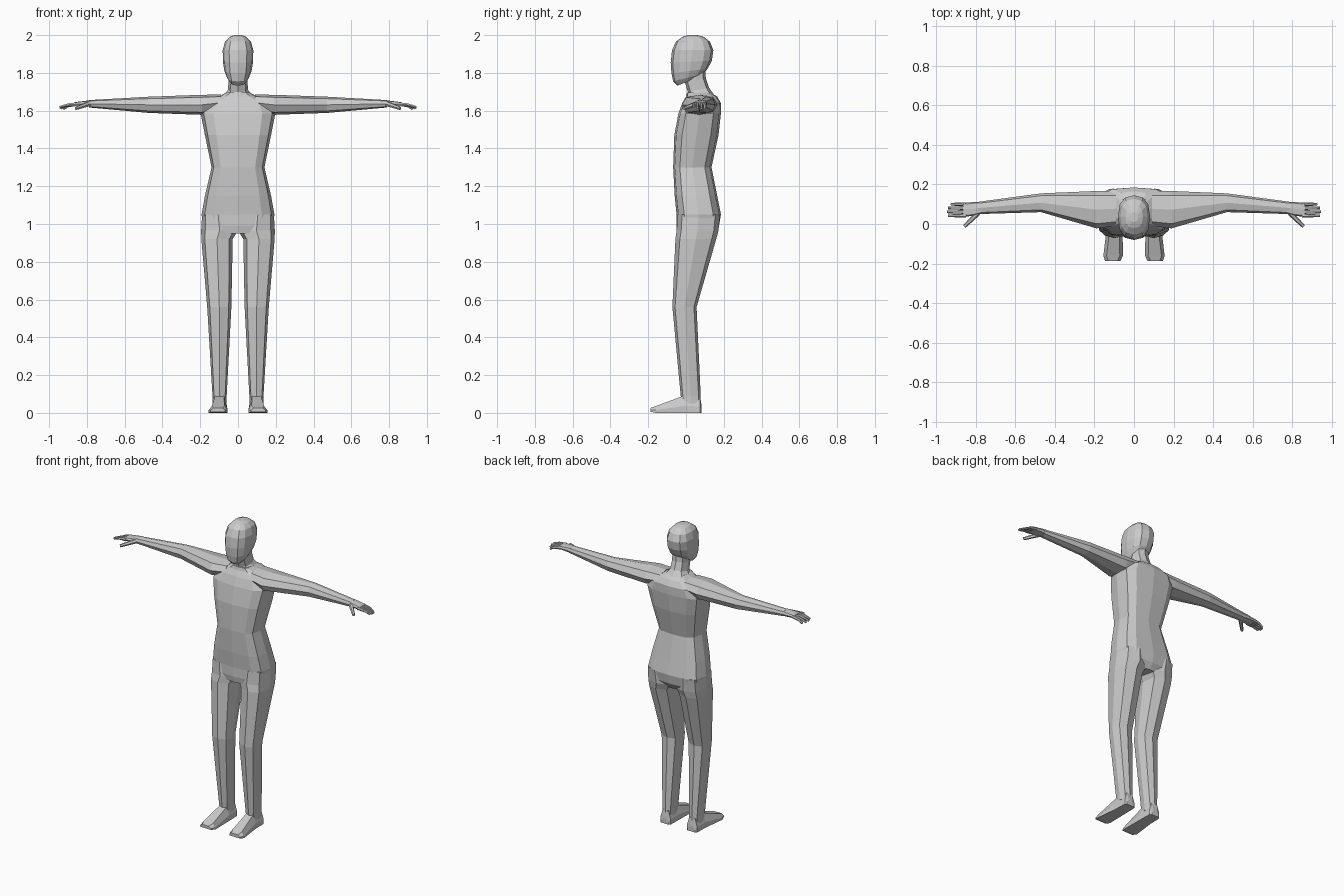
import bpy, bmesh
from math import cos, sin, pi, copysign
from mathutils import Vector

if "Cube" in bpy.data.objects:
    bpy.data.objects.remove(bpy.data.objects["Cube"], do_unlink=True)

skin = bpy.data.materials.new("light grey")
skin.use_nodes = True
GREY = (0.6, 0.6, 0.6, 1)
skin.diffuse_color = GREY
skin.node_tree.nodes["Principled BSDF"].inputs["Base Color"].default_value = GREY


def oval(n, power, turn=0.0):
    """Rounded-square unit section; lower power is boxier."""
    pts = []
    for k in range(n):
        a = 2 * pi * (k + turn) / n
        pts.append([copysign(abs(f) ** power, f) for f in (cos(a), sin(a))])
    return pts


def loft(name, rings, mirror=False):
    """Skin a list of equal point rings and cap both ends."""
    bm = bmesh.new()
    loops = [[bm.verts.new(p) for p in ring] for ring in rings]
    n = len(loops[0])
    for a, b in zip(loops, loops[1:]):
        for i in range(n):
            j = (i + 1) % n
            bm.faces.new((a[i], a[j], b[j], b[i]))
    bm.faces.new(loops[0][::-1])
    bm.faces.new(loops[-1])
    bmesh.ops.recalc_face_normals(bm, faces=bm.faces)
    me = bpy.data.meshes.new(name)
    bm.to_mesh(me)
    bm.free()
    me.materials.append(skin)
    ob = bpy.data.objects.new(name, me)
    bpy.context.collection.objects.link(ob)
    if mirror:
        ob.modifiers.new("Mirror", "MIRROR").use_clip = False
    return ob


def level_ring(sec, z, x0, x1, y0, y1, tilt=0.0):
    """Horizontal ring fitted to x and y limits; tilt raises the back."""
    return [((x0 + x1) / 2 + u * (x1 - x0) / 2,
             (y0 + y1) / 2 + v * (y1 - y0) / 2, z + tilt * v) for u, v in sec]


def arm_ring(sec, x, y0, y1, z0, z1):
    """Upright ring across the arm, fitted to y and z limits."""
    return [(x, (y0 + y1) / 2 + u * (y1 - y0) / 2,
             (z0 + z1) / 2 + v * (z1 - z0) / 2) for u, v in sec]


# Torso, from crotch to shoulders: height, half width, front, back
torso_rows = [(0.95, 0.10, -0.045, 0.15), (0.99, 0.185, -0.05, 0.175),
              (1.05, 0.193, -0.05, 0.185), (1.15, 0.175, -0.06, 0.165),
              (1.30, 0.14, -0.068, 0.135), (1.47, 0.175, -0.062, 0.172),
              (1.585, 0.198, -0.04, 0.185), (1.64, 0.17, -0.02, 0.185),
              (1.675, 0.10, 0.0, 0.165), (1.695, 0.065, 0.005, 0.13)]
trunk = oval(12, 0.62)
loft("torso", [level_ring(trunk, z, -w, w, f, b) for z, w, f, b in torso_rows])

# Neck, leaning forward into the skull
neck_rows = [(1.67, 0.085, 0.0, 0.15), (1.71, 0.053, 0.01, 0.122),
             (1.76, 0.05, -0.005, 0.105), (1.83, 0.05, -0.01, 0.10)]
loft("neck", [level_ring(oval(8, 0.8), z, -w, w, f, b, 0.012)
              for z, w, f, b in neck_rows])

# Head, from jaw to crown, with the jaw sloping up to the nape
head_rows = [(1.755, 0.04, -0.045, 0.07, 0.022), (1.775, 0.058, -0.068, 0.09, 0.02),
             (1.81, 0.072, -0.077, 0.115, 0.012), (1.86, 0.08, -0.081, 0.137, 0.005),
             (1.92, 0.081, -0.074, 0.145, 0), (1.965, 0.069, -0.054, 0.127, 0),
             (1.99, 0.045, -0.02, 0.095, 0), (2.0, 0.02, 0.01, 0.06, 0)]
loft("head", [level_ring(oval(12, 0.8), z, -w, w, f, b, t)
              for z, w, f, b, t in head_rows])

# Legs: height, inner, outer, front, back
leg_rows = [(1.05, 0.02, 0.19, -0.045, 0.18), (0.965, 0.0, 0.195, -0.05, 0.172),
            (0.92, 0.028, 0.194, -0.056, 0.16), (0.56, 0.035, 0.163, -0.072, 0.056),
            (0.09, 0.06, 0.135, -0.028, 0.078), (0.05, 0.06, 0.135, -0.02, 0.078)]
loft("leg", [level_ring(oval(8, 0.72), z, i, o, f, b)
             for z, i, o, f, b in leg_rows], True)

# Feet: depth, inner, outer, top height, tread height
foot_rows = [(0.083, 0.07, 0.125, 0.035, 0.0), (0.075, 0.06, 0.135, 0.085, 0.0),
             (-0.01, 0.058, 0.137, 0.092, 0.0), (-0.16, 0.056, 0.155, 0.036, 0.0),
             (-0.188, 0.068, 0.146, 0.026, 0.006)]
loft("foot", [[(i, y, b), (o, y, b), (o, y, b + (t - b) * 0.4),
               (o - 0.016, y, t), (i + 0.016, y, t), (i, y, b + (t - b) * 0.4)]
              for y, i, o, t, b in foot_rows], True)

# Arms: distance out, front, back, underside, top
arm_rows = [(0.09, -0.01, 0.165, 1.60, 1.685), (0.19, -0.022, 0.167, 1.578, 1.684),
            (0.47, 0.06, 0.155, 1.588, 1.674), (0.79, 0.05, 0.112, 1.617, 1.656)]
loft("arm", [arm_ring(oval(8, 0.82), *row) for row in arm_rows], True)

# Palms
palm_rows = [(0.775, 0.052, 0.112, 1.62, 1.656), (0.81, 0.042, 0.112, 1.622, 1.652),
             (0.865, 0.036, 0.106, 1.624, 1.645)]
loft("palm", [arm_ring(oval(8, 0.6), *row) for row in palm_rows], True)


def digit(name, path, radius):
    """Tapered six-sided finger along a path."""
    rings = []
    for k, p in enumerate(path):
        p = Vector(p)
        way = (Vector(path[min(k + 1, len(path) - 1)]) - Vector(path[max(k - 1, 0)])).normalized()
        side = way.cross(Vector((0, 0, 1))).normalized()
        up = side.cross(way)
        r = radius * (1 - 0.18 * k)
        rings.append([p + r * (u * side + v * up) for u, v in oval(6, 0.9)])
    loft(name, rings, True)


# Fingers, curling gently down, and the thumb
fingers = [("index", 0.042, 0.94), ("middle", 0.061, 0.945),
           ("ring", 0.081, 0.94), ("little", 0.1, 0.925)]
for i, (label, y, tip) in enumerate(fingers):
    drop = 0.004 * i
    digit(label + "_finger", [(0.85, y, 1.635), (0.9, y, 1.631 - drop / 2),
                              (tip, y, 1.62 - drop)], 0.01)
digit("thumb", [(0.79, 0.056, 1.636), (0.825, 0.02, 1.624), (0.858, -0.012, 1.612)], 0.014)
